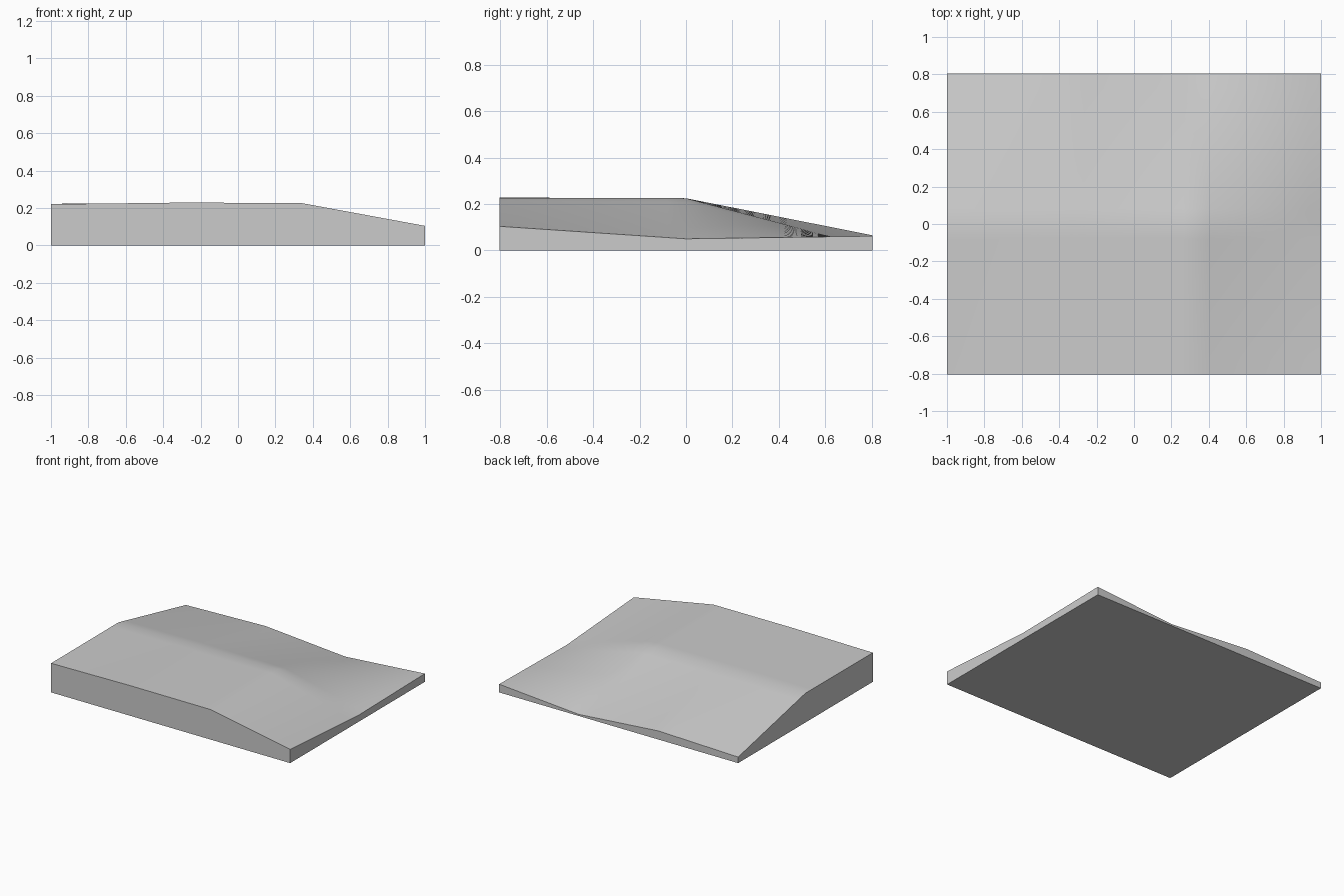
import bpy
import bmesh
import math

cube = bpy.data.objects.get("Cube")
if cube:
    bpy.data.objects.remove(cube, do_unlink=True)

HALF_X, HALF_Y = 1.0, 0.805
CELL_CUTS = 10  # fine steps between control heights

# Control heights, rows from front to back, columns from -x to +x
HEIGHTS = [
    [0.22, 0.228, 0.227, 0.104],
    [0.222, 0.225, 0.225, 0.05],
    [0.046, 0.065, 0.012, 0.062],
]
COLS, ROWS = len(HEIGHTS[0]) - 1, len(HEIGHTS) - 1


def ground_height(x, y):
    """Blend the four control heights around a point."""
    u = (x / HALF_X + 1) / 2 * COLS
    v = (y / HALF_Y + 1) / 2 * ROWS
    i = max(0, min(int(u), COLS - 1))
    j = max(0, min(int(v), ROWS - 1))
    u, v = u - i, v - j
    front = HEIGHTS[j][i] * (1 - u) + HEIGHTS[j][i + 1] * u
    back = HEIGHTS[j + 1][i] * (1 - u) + HEIGHTS[j + 1][i + 1] * u
    return front * (1 - v) + back * v


# Flat sheet extruded down to the base, then the top raised to the terrain
bm = bmesh.new()
bmesh.ops.create_grid(bm, x_segments=COLS * CELL_CUTS,
                      y_segments=ROWS * CELL_CUTS, size=1)
top = list(bm.verts)
for v in top:
    v.co.x *= HALF_X
    v.co.y *= HALF_Y
rim = [e for e in bm.edges if e.is_boundary]
walls = bmesh.ops.extrude_edge_only(bm, edges=rim)["geom"]
base_edges = [e for e in walls if isinstance(e, bmesh.types.BMEdge)]
bmesh.ops.contextual_create(bm, geom=base_edges)
for v in top:
    v.co.z = ground_height(v.co.x, v.co.y)
bmesh.ops.recalc_face_normals(bm, faces=bm.faces)

mesh = bpy.data.meshes.new("terrain_slab")
bm.to_mesh(mesh)
bm.free()
slab = bpy.data.objects.new("terrain_slab", mesh)
bpy.context.collection.objects.link(slab)

# Plain grey surface
grey = bpy.data.materials.new("light_grey")
grey.use_nodes = True
colour = (0.6, 0.6, 0.6, 1)
grey.diffuse_color = colour
grey.node_tree.nodes["Principled BSDF"].inputs["Base Color"].default_value = colour
mesh.materials.append(grey)

# Smooth terrain with crisp outer edges
bpy.ops.object.select_all(action="DESELECT")
slab.select_set(True)
bpy.context.view_layer.objects.active = slab
bpy.ops.object.shade_smooth_by_angle(angle=math.radians(40))
